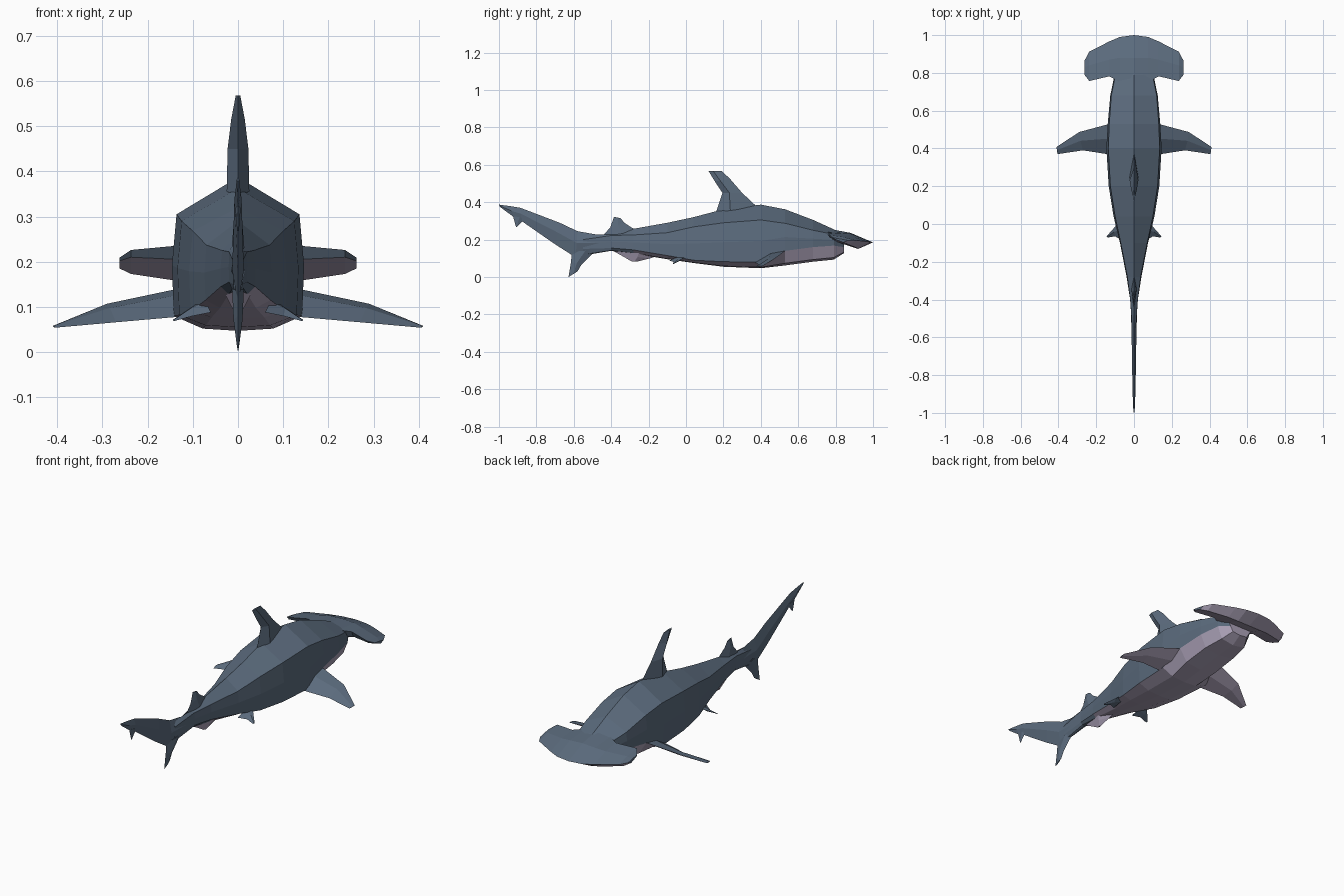
import bpy, bmesh
from mathutils import Vector


def material(name, rgb):
    m = bpy.data.materials.new(name)
    m.diffuse_color = (*rgb, 1)
    return m


SLATE = material("slate_blue", (0.105, 0.147, 0.205))
BELLY = material("belly_mauve", (0.42, 0.37, 0.49))


def loft(name, rings, belly_rule=None, mirror=False):
    """Skin a list of closed rings, cap the ends, colour faces by a rule."""
    bm = bmesh.new()
    vs = [[bm.verts.new(p) for p in r] for r in rings]
    n = len(vs[0])
    for k, (a, b) in enumerate(zip(vs, vs[1:])):
        for i in range(n):
            j = (i + 1) % n
            f = bm.faces.new((a[i], a[j], b[j], b[i]))
            f.material_index = int(bool(belly_rule and belly_rule(k, i)))
    bm.faces.new(vs[0])
    end = bm.faces.new(vs[-1])
    end.material_index = int(name == "body")
    if mirror:
        geom = bm.verts[:] + bm.edges[:] + bm.faces[:]
        copy = bmesh.ops.duplicate(bm, geom=geom)["geom"]
        for v in copy:
            if isinstance(v, bmesh.types.BMVert):
                v.co.x = -v.co.x
    bmesh.ops.recalc_face_normals(bm, faces=bm.faces[:])
    me = bpy.data.meshes.new(name)
    bm.to_mesh(me)
    bm.free()
    me.materials.append(SLATE)
    me.materials.append(BELLY)
    ob = bpy.data.objects.new(name, me)
    bpy.context.collection.objects.link(ob)
    return ob


def fin(name, sections, axis, belly_rule=None, mirror=False, ridge=0.45):
    """Blade from (leading, trailing, half thickness) sections, diamond in cross-section."""
    axis = Vector(axis)
    rings = []
    for lead, trail, t in sections:
        a, b = Vector(lead), Vector(trail)
        mid = a.lerp(b, ridge)
        rings.append([a, mid + axis * t, b, mid - axis * t])
    return loft(name, rings, belly_rule, mirror)


def mid_fin(name, sections, belly=False, ridge=0.45):
    """Fin on the centre plane, given as (y, z) pairs."""
    secs = [((0, *a), (0, *b), t) for a, b, t in sections]
    return fin(name, secs, (1, 0, 0), (lambda k, i: True) if belly else None, ridge=ridge)


# Body: y, top z, crease width and z, flank width and z, bottom z, belly fullness
stations = [
    (-0.55, 0.225, 0.010, 0.200, 0.010, 0.150, 0.115, 0.55),
    (-0.40, 0.230, 0.020, 0.222, 0.020, 0.155, 0.140, 0.55),
    (-0.28, 0.258, 0.035, 0.225, 0.038, 0.145, 0.125, 0.55),
    (-0.10, 0.290, 0.070, 0.237, 0.072, 0.115, 0.095, 0.55),
    (0.04, 0.320, 0.100, 0.268, 0.105, 0.090, 0.075, 0.55),
    (0.20, 0.362, 0.125, 0.290, 0.130, 0.082, 0.055, 0.55),
    (0.40, 0.387, 0.136, 0.305, 0.142, 0.080, 0.047, 0.55),
    (0.53, 0.362, 0.131, 0.287, 0.135, 0.140, 0.062, 0.68),
    (0.68, 0.305, 0.120, 0.250, 0.122, 0.160, 0.082, 0.74),
    (0.79, 0.255, 0.098, 0.228, 0.100, 0.168, 0.093, 0.74),
    (0.845, 0.210, 0.070, 0.190, 0.062, 0.160, 0.128, 0.74),
]
body = []
for y, zt, wu, zu, wl, zl, zb, full in stations:
    half = [(wu, zu), (max(wu, wl) * 1.03, (zu + zl) / 2), (wl, zl),
            (wl * full, zb + (zl - zb) * 0.15)]
    body.append([(0, y, zt)] + [(x, y, z) for x, z in half] + [(0, y, zb)]
                + [(-x, y, z) for x, z in reversed(half)])
loft("body", body, lambda k, i: 3 <= i <= 6 and k >= 2)

# Wide head: x, front edge, top middle, back top, back bottom, lower middle (y, z)
head_half = [
    (0.00, (1.00, 0.185), (0.88, 0.236), (0.74, 0.262), (0.77, 0.200), (0.92, 0.150)),
    (0.075, (0.99, 0.186), (0.88, 0.232), (0.75, 0.243), (0.77, 0.200), (0.92, 0.150)),
    (0.13, (0.967, 0.190), (0.87, 0.224), (0.782, 0.236), (0.795, 0.205), (0.91, 0.157)),
    (0.237, (0.912, 0.196), (0.84, 0.214), (0.757, 0.226), (0.77, 0.210), (0.87, 0.173)),
    (0.262, (0.865, 0.196), (0.83, 0.203), (0.79, 0.209), (0.795, 0.202), (0.84, 0.185)),
]
columns = [(-c[0],) + c[1:] for c in reversed(head_half[1:])] + head_half
loft("head", [[(c[0], y, z) for y, z in c[1:]] for c in columns],
     lambda k, i: i >= 3)

# Fins along the centre line
mid_fin("dorsal_fin", [
    ((0.38, 0.375), (0.16, 0.345), 0.025),
    ((0.30, 0.450), (0.195, 0.450), 0.023),
    ((0.235, 0.525), (0.155, 0.510), 0.015),
    ((0.19, 0.568), (0.12, 0.568), 0.005)], ridge=0.65)
mid_fin("rear_dorsal_fin", [
    ((-0.26, 0.245), (-0.45, 0.215), 0.014),
    ((-0.33, 0.290), (-0.405, 0.265), 0.010),
    ((-0.35, 0.315), (-0.385, 0.322), 0.003)])
mid_fin("anal_fin", [
    ((-0.13, 0.120), (-0.40, 0.145), 0.030),
    ((-0.19, 0.100), (-0.345, 0.115), 0.018),
    ((-0.265, 0.082), (-0.29, 0.083), 0.004)], belly=True)

# Tail with long upper lobe, notch point and short lower lobe
mid_fin("upper_tail", [
    ((-0.45, 0.222), (-0.48, 0.130), 0.016),
    ((-0.58, 0.245), (-0.59, 0.105), 0.013),
    ((-0.675, 0.290), (-0.70, 0.175), 0.011),
    ((-0.885, 0.370), (-0.88, 0.300), 0.008),
    ((-0.94, 0.379), (-0.92, 0.320), 0.006),
    ((-1.00, 0.387), (-0.995, 0.375), 0.003)])
mid_fin("tail_notch", [
    ((-0.86, 0.315), (-0.925, 0.325), 0.006),
    ((-0.903, 0.268), (-0.909, 0.268), 0.002)])
mid_fin("lower_tail", [
    ((-0.48, 0.145), (-0.61, 0.135), 0.013),
    ((-0.56, 0.065), (-0.615, 0.080), 0.010),
    ((-0.58, 0.030), (-0.628, 0.000), 0.003)])

# Paired fins
fin("pectoral_fins", [
    ((0.11, 0.535, 0.145), (0.11, 0.365, 0.080), 0.016),
    ((0.29, 0.487, 0.107), (0.27, 0.390, 0.066), 0.010),
    ((0.41, 0.408, 0.058), (0.405, 0.370, 0.054), 0.002)],
    (0.25, -0.3, 0.92), lambda k, i: i >= 2, mirror=True)
fin("pelvic_fins", [
    ((0.075, 0.02, 0.118), (0.06, -0.09, 0.088), 0.010),
    ((0.105, -0.02, 0.098), (0.10, -0.065, 0.080), 0.007),
    ((0.145, -0.065, 0.071), (0.14, -0.072, 0.069), 0.001)],
    (0.4, -0.2, 0.89), mirror=True)
